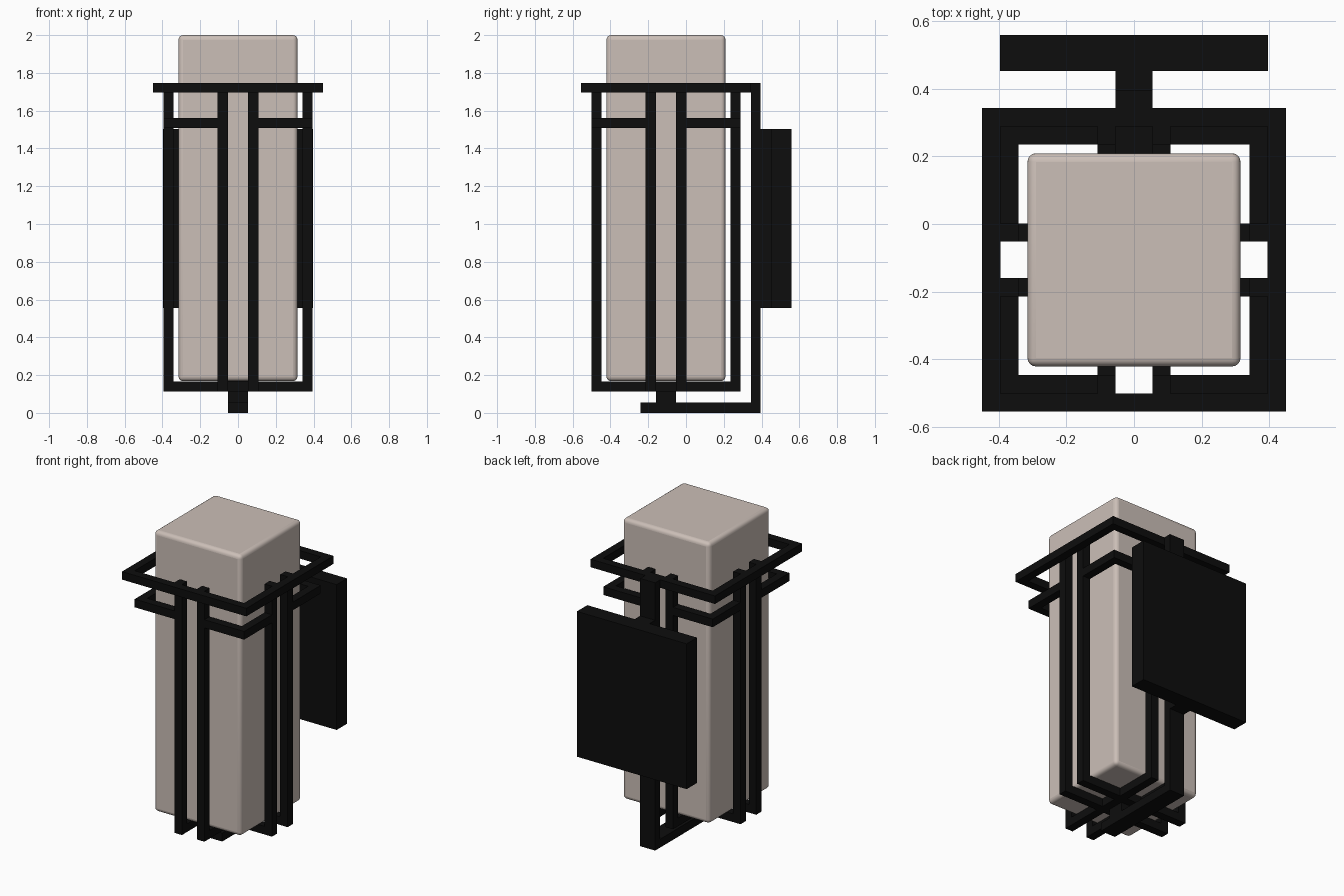
import bpy

if "Cube" in bpy.data.objects:
    bpy.data.objects.remove(bpy.data.objects["Cube"])

CY = -0.106          # lantern centre in y
A, B = 0.054, 0.108  # inner / outer edges of the paired bars
R0, R1, R2 = 0.341, 0.395, 0.449  # frame offsets from the lantern axis


def material(name, rgb):
    m = bpy.data.materials.new(name)
    m.diffuse_color = (*rgb, 1)
    m.use_nodes = True
    m.node_tree.nodes["Principled BSDF"].inputs["Base Color"].default_value = m.diffuse_color
    return m


black = material("black metal", (0.004, 0.004, 0.004))
cream = material("frosted glass", (0.60, 0.52, 0.475))


def box(name, x, y, z, mat=black):
    """Box from (min, max) ranges."""
    bpy.ops.mesh.primitive_cube_add(size=1)
    o = bpy.context.object
    o.name = name
    o.location = [(a + b) / 2 for a, b in (x, y, z)]
    o.scale = [b - a for a, b in (x, y, z)]
    bpy.ops.object.transform_apply(location=True, rotation=False, scale=True)
    o.data.materials.append(mat)
    return o


def rng(a, b, s, c=0.0):
    """Range a..b mirrored by sign s about centre c."""
    return tuple(sorted((c + s * a, c + s * b)))


# Glass shade with softly rounded edges
glass = box("glass_shade", (-0.315, 0.315), (CY - 0.315, CY + 0.315), (0.168, 2.0), cream)
bev = glass.modifiers.new("bevel", "BEVEL")
bev.width = 0.025
bev.segments = 4
bpy.context.view_layer.objects.active = glass
bpy.ops.object.shade_smooth_by_angle()

# Square top ring
for s in (-1, 1):
    box("top_ring_side", rng(R1, R2, s), (CY - R2, CY + R2), (1.695, 1.747))
    box("top_ring_end", (-R1, R1), rng(R1, R2, s, CY), (1.695, 1.747))

# Paired posts and the crossing bars below the glass
for s in (-1, 1):
    box("bottom_bar_long", rng(A, B, s), (CY - R1, CY + R1), (0.113, 0.166))
    box("bottom_bar_cross", (-R1, R1), rng(A, B, s, CY), (0.113, 0.166))
    for t in (-1, 1):
        box("post_end", rng(A, B, s), rng(R0, R1, t, CY), (0.166, 1.747))
        box("post_side", rng(R0, R1, t), rng(A, B, s, CY), (0.166, 1.747))
        # Corner pieces of the lower ring, broken between the posts
        box("corner_bar_end", rng(B, R1, s), rng(R0, R1, t, CY), (1.508, 1.561))
        box("corner_bar_side", rng(R0, R1, s), rng(B, R0, t, CY), (1.508, 1.561))

# Wall bracket: foot stem, arm, upright, neck and wall plate
box("foot_stem", (-A, A), (CY - A, CY + A), (0.053, 0.166))
box("bracket_arm", (-A, A), (-0.24, 0.343), (0, 0.055))
box("bracket_upright", (-A, A), (0.343, 0.395), (0, 1.747))
box("bracket_neck", (-A, A), (0.395, 0.452), (0.555, 1.503))
box("wall_plate", (-0.396, 0.396), (0.452, 0.559), (0.555, 1.503))
